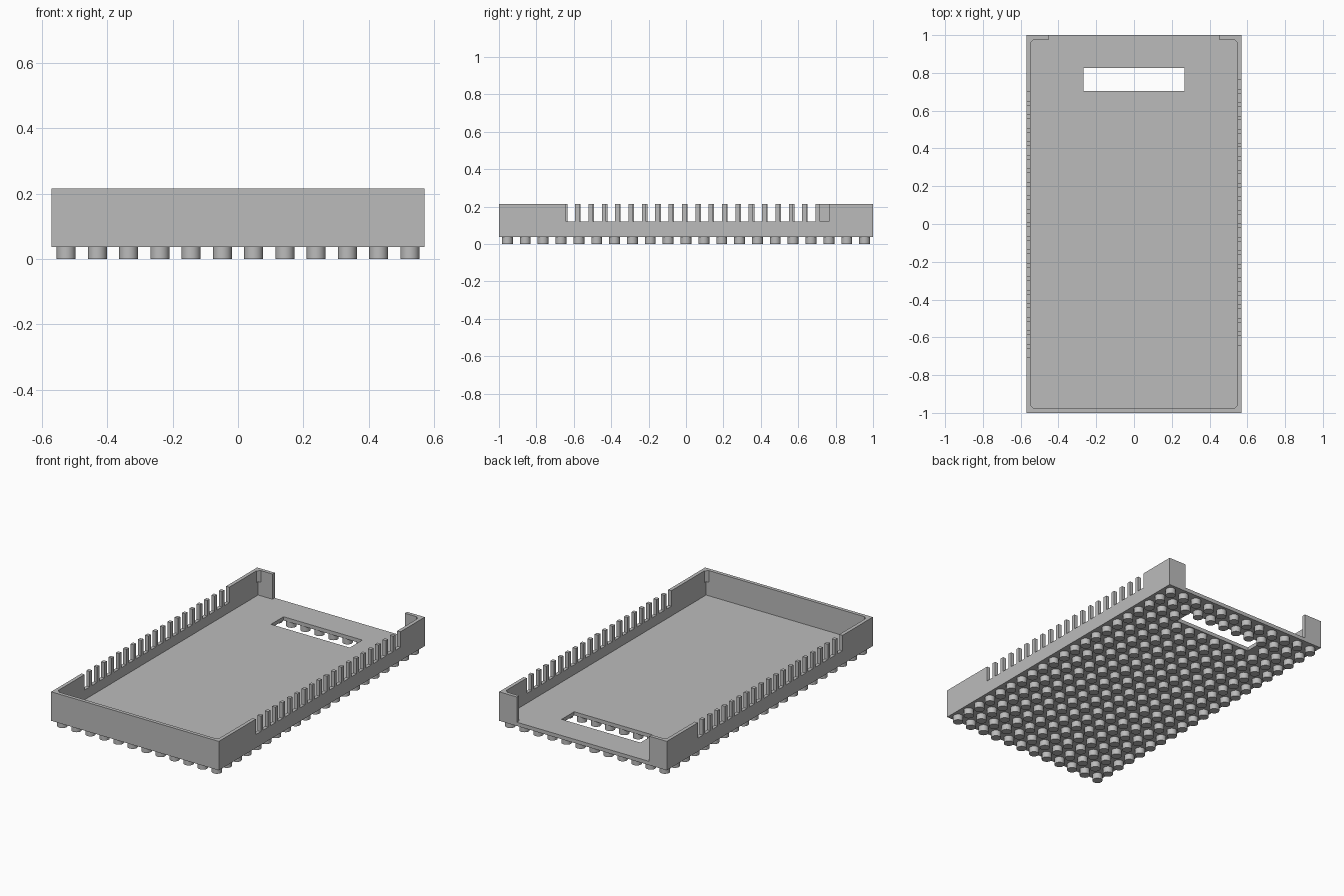
import bpy, bmesh, math
from mathutils import Vector

if "Cube" in bpy.data.objects:
    bpy.data.objects.remove(bpy.data.objects["Cube"])

HX, HY = 0.57, 1.0            # half width, half length
Z0, ZF, ZT = 0.037, 0.06, 0.215   # underside, floor top, rim
T = 0.022                     # wall thickness
PITCH, SLOT, SLOT_Z = 0.0714, 0.048, 0.12

grey = bpy.data.materials.new("grey plastic")
grey.diffuse_color = (0.5, 0.5, 0.5, 1)
grey.use_nodes = True
grey.node_tree.nodes["Principled BSDF"].inputs["Base Color"].default_value = grey.diffuse_color


def finish(name, bm):
    bmesh.ops.recalc_face_normals(bm, faces=bm.faces)
    mesh = bpy.data.meshes.new(name)
    bm.to_mesh(mesh)
    bm.free()
    mesh.materials.append(grey)
    obj = bpy.data.objects.new(name, mesh)
    bpy.context.collection.objects.link(obj)
    return obj


def prism(name, points, direction):
    """Extrude a closed planar outline along a direction."""
    bm = bmesh.new()
    face = bm.faces.new([bm.verts.new(p) for p in points])
    out = bmesh.ops.extrude_face_region(bm, geom=[face], use_keep_orig=True)
    verts = [g for g in out["geom"] if isinstance(g, bmesh.types.BMVert)]
    bmesh.ops.translate(bm, verts=verts, vec=Vector(direction))
    return finish(name, bm)


def box(name, x0, x1, y0, y1, z0, z1):
    return prism(name, [(x0, y0, z0), (x1, y0, z0), (x1, y1, z0), (x0, y1, z0)],
                 (0, 0, z1 - z0))


# floor plate with the handle opening left out of a 3 x 3 grid
xs = [-HX + T, -0.268, 0.268, HX - T]
ys = [-HY + T, 0.703, 0.825, HY]
bm = bmesh.new()
grid = [[bm.verts.new((x, y, Z0)) for y in ys] for x in xs]
for i in range(3):
    for j in range(3):
        if (i, j) != (1, 1):
            bm.faces.new([grid[i][j], grid[i + 1][j], grid[i + 1][j + 1], grid[i][j + 1]])
out = bmesh.ops.extrude_face_region(bm, geom=bm.faces[:], use_keep_orig=True)
bmesh.ops.translate(bm, vec=(0, 0, ZF - Z0),
                    verts=[g for g in out["geom"] if isinstance(g, bmesh.types.BMVert)])
bmesh.ops.dissolve_limit(bm, angle_limit=0.01, verts=bm.verts[:], edges=bm.edges[:])
finish("floor", bm)


# side walls with a comb of 20 slots, staggered left to right
def comb_wall(name, x, first):
    pts = [(x, HY, ZT), (x, HY, Z0), (x, -HY, Z0), (x, -HY, ZT)]
    for k in range(20):
        a = first + k * PITCH
        b = a + SLOT
        pts += [(x, a, ZT), (x, a, SLOT_Z), (x, b, SLOT_Z), (x, b, ZT)]
    prism(name, pts, (T, 0, 0))


comb_wall("right_wall", HX - T, -0.641)
comb_wall("left_wall", -HX, -0.706)

# front wall and short back returns
box("front_wall", -HX + T, HX - T, -HY, -HY + T, Z0, ZT)
for side, s in (("left", -1), ("right", 1)):
    x0, x1 = sorted((s * 0.45, s * (HX - T)))
    box(side + "_back_return", x0, x1, HY - T, HY, ZF, ZT)
    # small triangular gussets under the rim in the corners
    for end, e in (("front", -1), ("back", 1)):
        cx, cy = s * (HX - T), e * (HY - T)
        prism(f"{side}_{end}_gusset",
              [(cx, cy, ZT), (cx - s * 0.018, cy, ZT), (cx, cy - e * 0.018, ZT)],
              (0, 0, -0.07))

# round feet on a 12 x 21 grid, skipping the handle opening
bm = bmesh.new()
STEP, R = 0.0955, 0.029
for i in range(12):
    for j in range(21):
        x, y = (i - 5.5) * STEP, (j - 10) * STEP
        if abs(x) < 0.268 and 0.703 < y < 0.825:
            continue
        ret = bmesh.ops.create_cone(bm, cap_ends=True, segments=24, radius1=R, radius2=R,
                                    depth=Z0)
        bmesh.ops.translate(bm, verts=ret["verts"], vec=(x, y, Z0 / 2))
feet = finish("feet", bm)
bpy.context.view_layer.objects.active = feet
feet.select_set(True)
bpy.ops.object.shade_smooth_by_angle(angle=math.radians(40))
